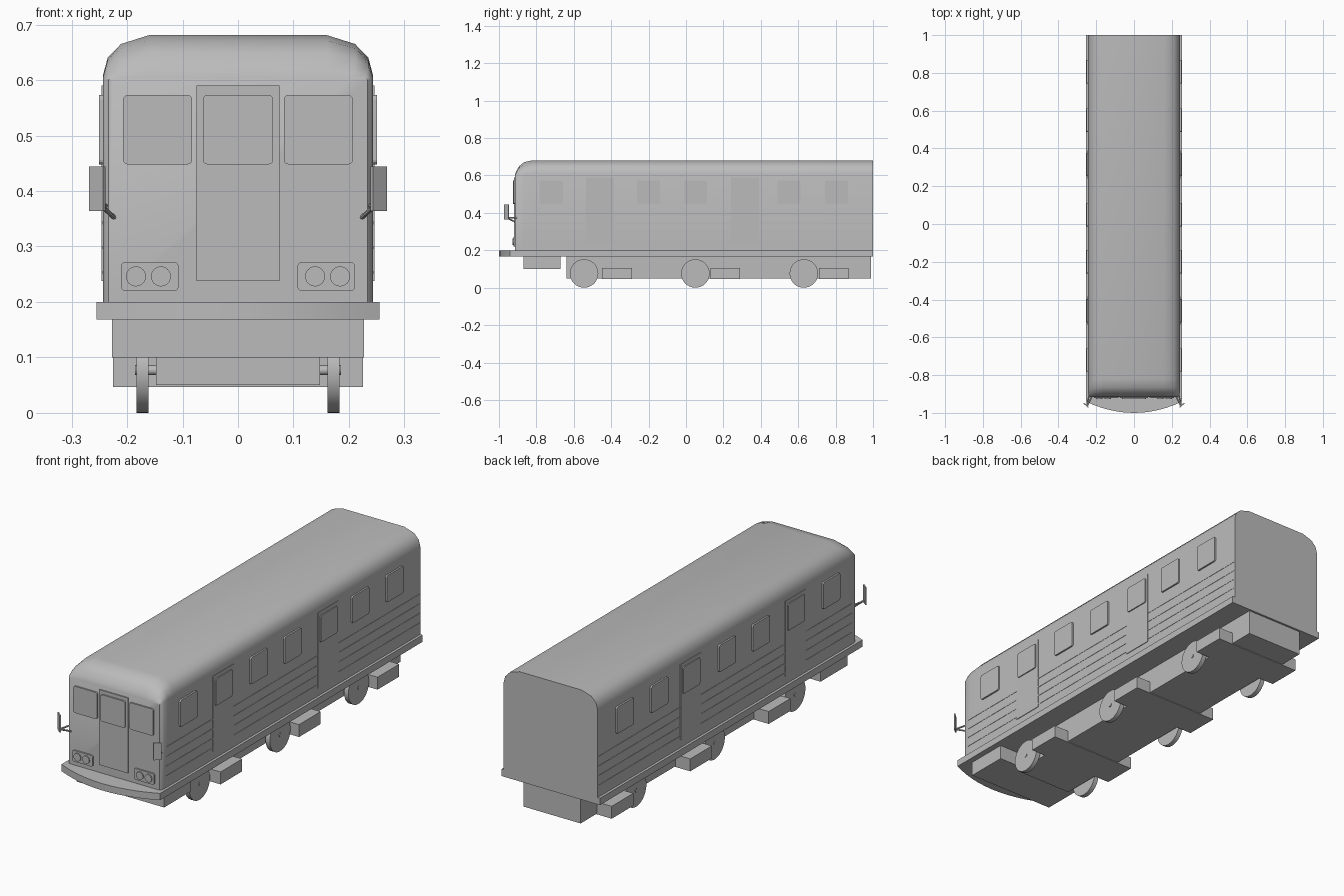
import bpy, bmesh, math
from mathutils import Vector, Matrix

cube = bpy.data.objects.get("Cube")
if cube:
    bpy.data.objects.remove(cube, do_unlink=True)

grey = bpy.data.materials.new("plain grey")
grey.use_nodes = True
COLOUR = (0.5, 0.5, 0.5, 1)
grey.diffuse_color = COLOUR
grey.node_tree.nodes["Principled BSDF"].inputs["Base Color"].default_value = COLOUR


def finish(name, bm, smooth=None):
    bmesh.ops.recalc_face_normals(bm, faces=bm.faces[:])
    mesh = bpy.data.meshes.new(name)
    bm.to_mesh(mesh)
    bm.free()
    mesh.materials.append(grey)
    obj = bpy.data.objects.new(name, mesh)
    bpy.context.collection.objects.link(obj)
    if smooth:
        bpy.ops.object.select_all(action="DESELECT")
        obj.select_set(True)
        bpy.context.view_layer.objects.active = obj
        bpy.ops.object.shade_smooth_by_angle(angle=math.radians(smooth))
    return obj


def box(name, low, high, round_axis=None, radius=0.008):
    """Box between two corners; edges along round_axis may be rounded."""
    bm = bmesh.new()
    bmesh.ops.create_cube(bm, size=1)
    low, high = Vector(low), Vector(high)
    bmesh.ops.scale(bm, vec=high - low, verts=bm.verts)
    bmesh.ops.translate(bm, vec=(low + high) / 2, verts=bm.verts)
    if round_axis is not None:
        edges = [e for e in bm.edges
                 if abs((e.verts[0].co - e.verts[1].co).normalized()[round_axis]) > 0.9]
        bmesh.ops.bevel(bm, geom=edges, offset=radius, segments=3,
                        profile=0.5, affect="EDGES")
    return finish(name, bm)


def rod(name, start, end, radius, sides=12):
    start, end = Vector(start), Vector(end)
    axis = end - start
    bm = bmesh.new()
    bmesh.ops.create_cone(bm, cap_ends=True, segments=sides, radius1=radius,
                          radius2=radius, depth=axis.length)
    turn = axis.to_track_quat("Z", "Y").to_matrix().to_4x4()
    bmesh.ops.transform(bm, matrix=Matrix.Translation((start + end) / 2) @ turn,
                        verts=bm.verts)
    return finish(name, bm, 40)


# Body shell: roof section lofted along the length, front end rounded over
half = [(0.243, 0.2), (0.243, 0.61), (0.235, 0.64), (0.211, 0.665), (0.16, 0.681)]
section = half + [(-x, z) for x, z in reversed(half)]
EAVE = 0.6
stations = [(1, 1, 1), (-0.82, 1, 1), (-0.865, 1, 0.88), (-0.893, 1, 0.6),
            (-0.908, 0.985, 0.25), (-0.915, 0.96, 0.04)]
bm = bmesh.new()
rings = []
for y, wide, tall in stations:
    rings.append([bm.verts.new((x * wide, y, EAVE + (z - EAVE) * tall if z > EAVE else z))
                  for x, z in section])
for a, b in zip(rings, rings[1:]):
    for i in range(len(section)):
        j = (i + 1) % len(section)
        bm.faces.new((a[i], a[j], b[j], b[i]))
bm.faces.new(rings[0])
bm.faces.new(rings[-1])
finish("body_shell", bm, 40)

# Floor plate with a bowed front
bm = bmesh.new()
outline = [(0.255, 1), (-0.255, 1)]
for i in range(13):
    x = -0.255 + 0.51 * i / 12
    outline.append((x, -1 + 0.06 * (x / 0.255) ** 2))
face = bm.faces.new([bm.verts.new((x, y, 0.168)) for x, y in outline])
up = bmesh.ops.extrude_face_region(bm, geom=[face])["geom"]
bmesh.ops.translate(bm, vec=(0, 0, 0.032),
                    verts=[v for v in up if isinstance(v, bmesh.types.BMVert)])
finish("floor_plate", bm, 30)

# Underframe
box("front_underbox", (-0.227, -0.87, 0.1), (0.227, -0.67, 0.169))
box("chassis", (-0.148, -0.64, 0.05), (0.148, 0.99, 0.169))
for i, y in enumerate((-0.37, 0.21, 0.79)):
    box(f"equipment_box_{i}", (-0.225, y - 0.08, 0.047), (0.225, y + 0.08, 0.105))

# Wheels and axles
for i, y in enumerate((-0.545, 0.05, 0.63)):
    rod(f"axle_{i}", (-0.186, y, 0.077), (0.186, y, 0.077), 0.009)
    for side, s in (("left", 1), ("right", -1)):
        rod(f"{side}_wheel_{i}", (s * 0.161, y, 0.076), (s * 0.183, y, 0.076), 0.076, 40)

WIN_LOW, WIN_HIGH = 0.448, 0.573
for side, s in (("left", 1), ("right", -1)):
    # Side windows and doors
    for i, y in enumerate((-0.72, -0.46, -0.2, 0.05, 0.315, 0.55, 0.805)):
        box(f"{side}_window_{i}", (min(s * 0.24, s * 0.251), y - 0.062, WIN_LOW),
            (max(s * 0.24, s * 0.251), y + 0.062, WIN_HIGH), 0)
        if i in (1, 4):
            box(f"{side}_door_{i}", (min(s * 0.24, s * 0.246), y - 0.075, 0.238),
                (max(s * 0.24, s * 0.246), y + 0.075, 0.59))
    # Shallow side ribs
    for i in range(4):
        z = 0.25 + 0.045 * i
        box(f"{side}_rib_{i}", (min(s * 0.24, s * 0.2445), -0.88, z),
            (max(s * 0.24, s * 0.2445), 0.995, z + 0.006))

    # Windscreen and headlights
    a, b = sorted((s * 0.083, s * 0.207))
    box(f"{side}_windscreen", (a, -0.922, WIN_LOW), (b, -0.91, WIN_HIGH), 1)
    a, b = sorted((s * 0.107, s * 0.211))
    box(f"{side}_lamp_housing", (a, -0.922, 0.22), (b, -0.91, 0.272), 1)
    for i, x in enumerate((0.139, 0.184)):
        rod(f"{side}_headlight_{i}", (s * x, -0.915, 0.246), (s * x, -0.927, 0.246), 0.018, 24)

    # Mirror on two struts
    rod(f"{side}_mirror_strut", (s * 0.222, -0.91, 0.351), (s * 0.246, -0.96, 0.373), 0.004, 8)
    rod(f"{side}_mirror_brace", (s * 0.236, -0.9, 0.373), (s * 0.25, -0.96, 0.373), 0.004, 8)
    mirror = box(f"{side}_mirror", (-0.017, -0.003, -0.04), (0.017, 0.003, 0.04))
    mirror.location = (s * 0.254, -0.959, 0.404)
    mirror.rotation_euler.z = s * math.radians(41)

# Front door with window
box("front_door", (-0.075, -0.92, 0.238), (0.075, -0.91, 0.59))
box("front_door_window", (-0.063, -0.926, WIN_LOW), (0.063, -0.915, WIN_HIGH), 1)
